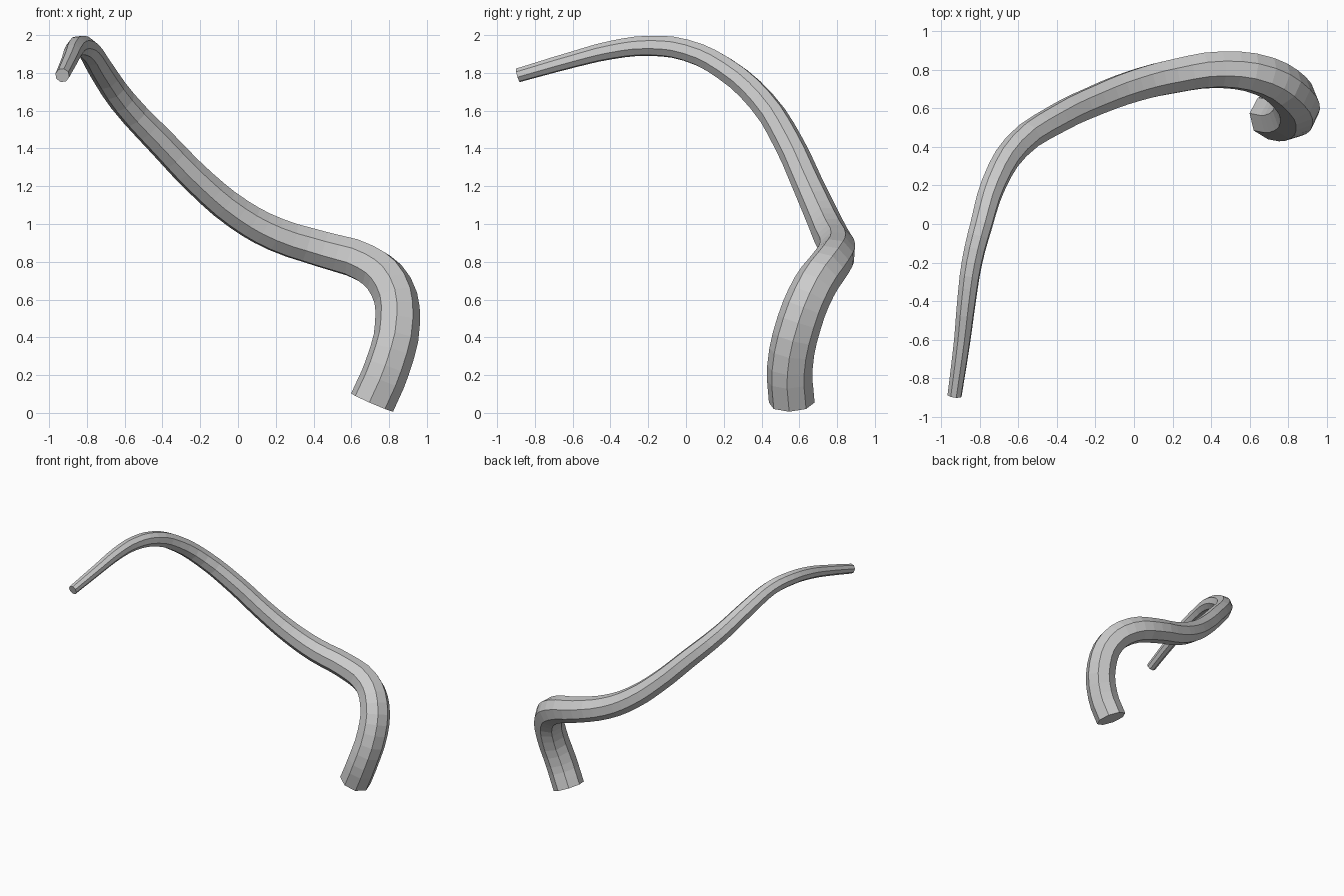
import bpy

if "Cube" in bpy.data.objects:
    bpy.data.objects.remove(bpy.data.objects["Cube"], do_unlink=True)

# Centre line of the tapering tube, base to tip: x, y, z, radius
PATH = [
    (0.71, 0.56, 0.055, 0.122), (0.79, 0.55, 0.24, 0.121),
    (0.845, 0.60, 0.48, 0.119), (0.81, 0.68, 0.67, 0.115),
    (0.68, 0.765, 0.79, 0.108), (0.45, 0.80, 0.865, 0.100),
    (0.20, 0.765, 0.945, 0.094), (0.00, 0.715, 1.055, 0.088),
    (-0.20, 0.64, 1.22, 0.082), (-0.40, 0.545, 1.425, 0.078),
    (-0.61, 0.40, 1.65, 0.072), (-0.73, 0.20, 1.825, 0.066),
    (-0.79, 0.00, 1.92, 0.060), (-0.84, -0.20, 1.943, 0.055),
    (-0.868, -0.40, 1.92, 0.050), (-0.89, -0.60, 1.87, 0.044),
    (-0.93, -0.89, 1.787, 0.038),
]

# Plain grey
grey = bpy.data.materials.new("light grey")
grey.use_nodes = True
colour = (0.6, 0.6, 0.6, 1)
grey.diffuse_color = colour
grey.node_tree.nodes["Principled BSDF"].inputs["Base Color"].default_value = colour

# Tube swept along the path, with closed ends
curve = bpy.data.curves.new("bent_tube", "CURVE")
curve.dimensions = "3D"
curve.bevel_depth = 1.0
curve.bevel_resolution = 2
curve.resolution_u = 3
curve.use_fill_caps = True
spline = curve.splines.new("BEZIER")
spline.bezier_points.add(len(PATH) - 1)
spline.use_smooth = False
for point, (x, y, z, radius) in zip(spline.bezier_points, PATH):
    point.co = (x, y, z)
    point.radius = radius
    point.handle_left_type = point.handle_right_type = "AUTO"
curve.materials.append(grey)

tube = bpy.data.objects.new("bent_tube", curve)
bpy.context.collection.objects.link(tube)

# Turn the sweep into a flat-faced mesh
bpy.ops.object.select_all(action="DESELECT")
tube.select_set(True)
bpy.context.view_layer.objects.active = tube
bpy.ops.object.convert(target="MESH")
bpy.ops.object.shade_flat()
